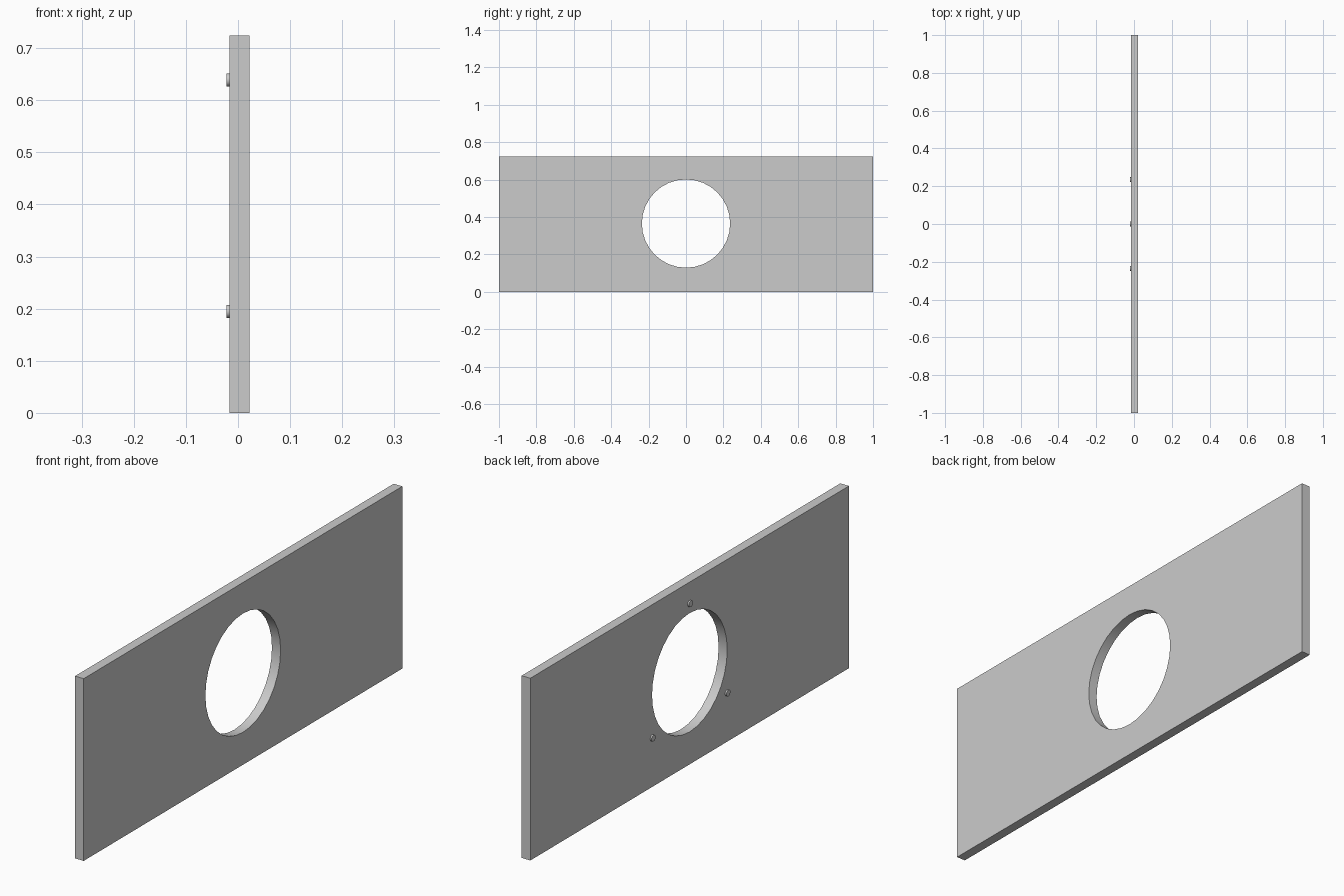
import bpy
from math import pi, radians

if "Cube" in bpy.data.objects:
    bpy.data.objects.remove(bpy.data.objects["Cube"])

THICK, HEIGHT, LENGTH = 0.038, 0.724, 2.0
PLATE_X = 0.003            # plate centre; its back face carries the pegs
BACK_X = PLATE_X - THICK / 2
HOLE_Z, HOLE_R = 0.365, 0.236


def x_cylinder(name, radius, depth, location, sides):
    """Cylinder lying along the x axis."""
    bpy.ops.mesh.primitive_cylinder_add(vertices=sides, radius=radius, depth=depth,
                                        location=location, rotation=(0, pi / 2, 0))
    ob = bpy.context.object
    ob.name = name
    return ob


# Flat panel
bpy.ops.mesh.primitive_cube_add(size=1, location=(PLATE_X, 0, HEIGHT / 2))
panel = bpy.context.object
panel.name = "panel"
panel.scale = (THICK, LENGTH, HEIGHT)
bpy.ops.object.transform_apply(location=False, rotation=False, scale=True)

# Round opening through the panel
cutter = x_cylinder("opening_cutter", HOLE_R, 0.3, (PLATE_X, 0, HOLE_Z), 32)
cutter.hide_render = True
bpy.context.view_layer.objects.active = panel
cut = panel.modifiers.new("opening", 'BOOLEAN')
cut.operation = 'DIFFERENCE'
cut.solver = 'EXACT'
cut.object = cutter
bpy.ops.object.modifier_apply(modifier=cut.name)
bpy.data.objects.remove(cutter, do_unlink=True)
bpy.ops.object.select_all(action='DESELECT')
panel.select_set(True)
bpy.ops.object.shade_smooth_by_angle(angle=radians(30))

# Three small pegs around the opening, standing proud of the back face
PEG_OUT, PEG_IN = 0.006, 0.004
for name, y, z in (("peg_top", 0, 0.639), ("peg_left", -0.235, 0.195),
                   ("peg_right", 0.235, 0.195)):
    x_cylinder(name, 0.0125, PEG_OUT + PEG_IN,
               (BACK_X + (PEG_IN - PEG_OUT) / 2, y, z), 24)
    bpy.ops.object.shade_smooth_by_angle(angle=radians(30))
